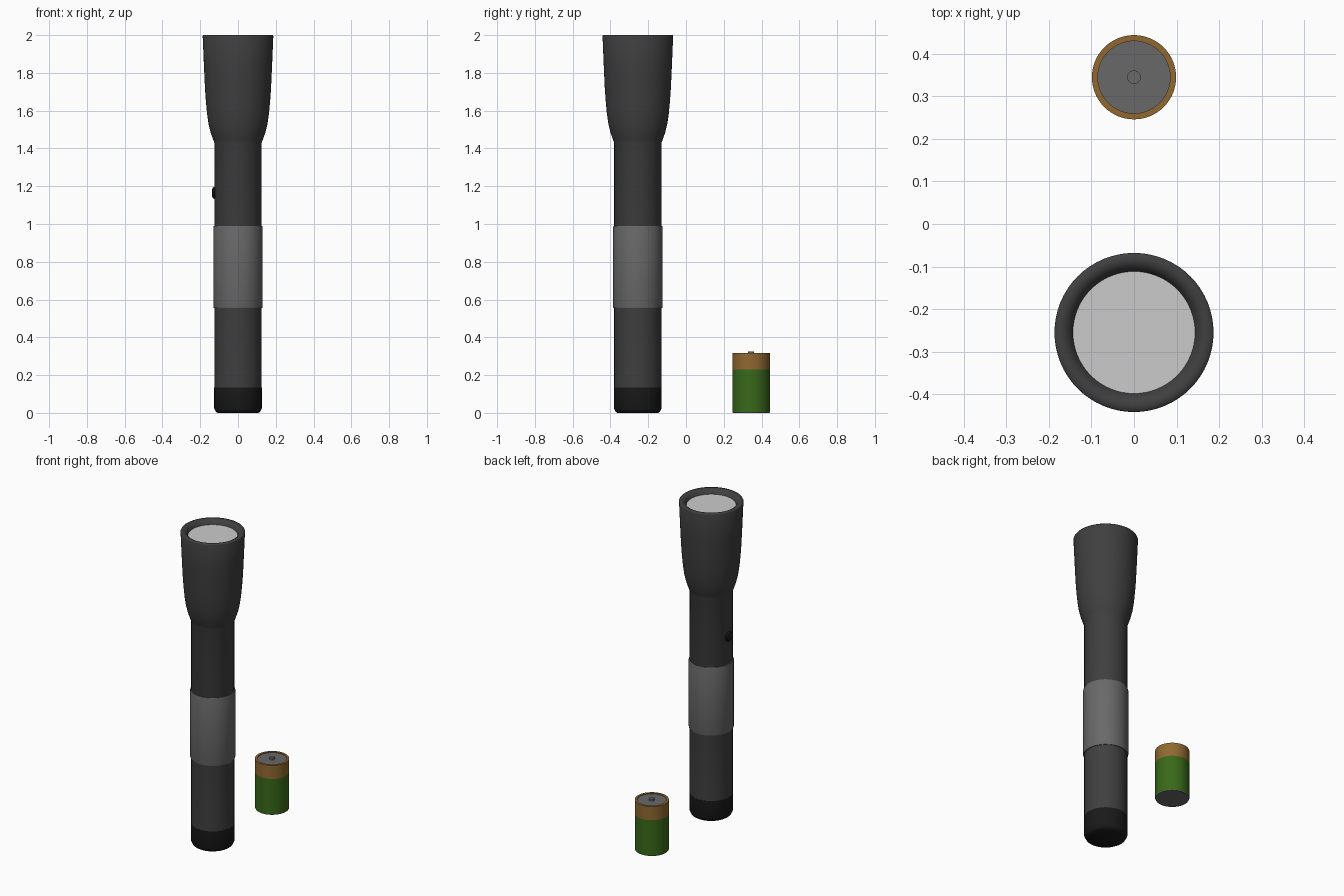
import bpy, math

if "Cube" in bpy.data.objects:
    bpy.data.objects.remove(bpy.data.objects["Cube"])

TORCH_Y, CELL_Y = -0.255, 0.345


def material(name, rgb):
    m = bpy.data.materials.new(name)
    m.diffuse_color = (*rgb, 1)
    m.use_nodes = True
    m.node_tree.nodes["Principled BSDF"].inputs["Base Color"].default_value = m.diffuse_color
    return m


black = material("black_rubber", (0.01, 0.01, 0.01))
dark = material("dark_metal", (0.05, 0.05, 0.05))
grip = material("grip_grey", (0.14, 0.14, 0.14))
glass = material("lens_grey", (0.6, 0.6, 0.6))
green = material("cell_green", (0.04, 0.14, 0.01))
gold = material("cell_gold", (0.28, 0.14, 0.03))
steel = material("steel", (0.14, 0.14, 0.14))


def lathe(name, profile, y, mat, n=64, angle=35):
    """Spin (radius, z) points about a vertical axis; radius 0 closes to a pole."""
    verts, rings, faces = [], [], []
    for r, z in profile:
        count = 1 if r == 0 else n
        rings.append([len(verts) + i % count for i in range(n)])
        verts += [(r * math.cos(2 * math.pi * i / n), r * math.sin(2 * math.pi * i / n), z)
                  for i in range(count)]
    for a, b in zip(rings, rings[1:]):
        for i in range(n):
            j = (i + 1) % n
            faces.append(list(dict.fromkeys((a[i], a[j], b[j], b[i]))))
    me = bpy.data.meshes.new(name)
    me.from_pydata(verts, [], faces)
    ob = bpy.data.objects.new(name, me)
    bpy.context.collection.objects.link(ob)
    ob.location.y = y
    me.materials.append(mat)
    bpy.ops.object.select_all(action='DESELECT')
    ob.select_set(True)
    bpy.context.view_layer.objects.active = ob
    bpy.ops.object.shade_smooth_by_angle(angle=math.radians(angle))
    return ob


# Torch tail cap with bevelled bottom edge
lathe("tail_cap", [(0, 0), (0.108, 0), (0.117, 0.006), (0.126, 0.024), (0.126, 0.135), (0.12, 0.135)],
      TORCH_Y, black)

# Barrel flaring into the head, with a rolled lip
lathe("barrel_and_head",
      [(0.125, 0.135), (0.125, 1.43), (0.132, 1.447), (0.145, 1.485), (0.156, 1.53),
       (0.164, 1.585), (0.170, 1.65), (0.175, 1.72), (0.180, 1.83), (0.187, 1.995),
       (0.185, 2.0), (0.165, 1.999), (0.152, 1.991), (0.143, 1.972)],
      TORCH_Y, dark, angle=80)

# Hand grip sleeve
lathe("grip_sleeve", [(0.125, 0.555), (0.129, 0.555), (0.131, 0.562), (0.131, 0.983),
                      (0.129, 0.99), (0.125, 0.99)], TORCH_Y, grip)

# Lens
lathe("lens", [(0.144, 1.973), (0, 1.973)], TORCH_Y, glass)

# Round switch button on the left side of the barrel
button = lathe("switch_button", [(0.032, 0), (0.032, 0.016), (0.027, 0.023), (0.015, 0.027), (0, 0.028)],
               TORCH_Y, black, n=32)
button.rotation_euler.y = -math.pi / 2
button.location = (-0.111, TORCH_Y, 1.165)

# Battery: green wrapper, gold band, steel ends and contact
lathe("battery_wrapper", [(0.099, 0.004), (0.099, 0.23)], CELL_Y, green)
lathe("battery_band", [(0.099, 0.23), (0.099, 0.317), (0.085, 0.317), (0.085, 0.313)], CELL_Y, gold)
lathe("battery_top", [(0.085, 0.313), (0, 0.313)], CELL_Y, steel)
lathe("battery_contact", [(0.016, 0.313), (0.016, 0.325), (0, 0.325)], CELL_Y, steel, n=32)
lathe("battery_base", [(0, 0), (0.097, 0), (0.099, 0.004)], CELL_Y, steel)
